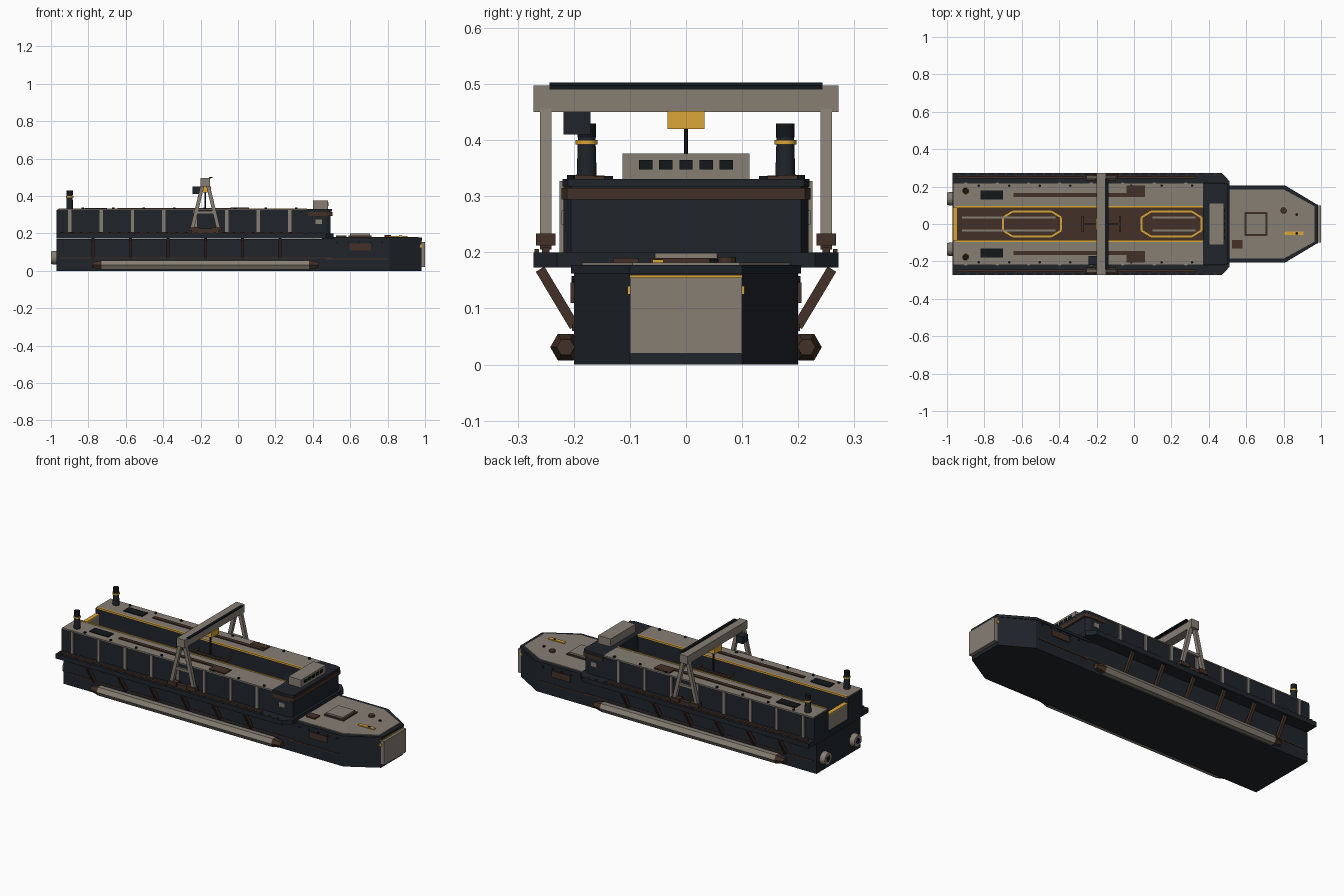
import bpy, bmesh
from math import pi, cos, sin
from mathutils import Vector, Matrix

if "Cube" in bpy.data.objects:
    bpy.data.objects.remove(bpy.data.objects["Cube"])

def mat(name, col):
    m = bpy.data.materials.new(name)
    m.diffuse_color = (*col, 1)
    m.use_nodes = True
    m.node_tree.nodes["Principled BSDF"].inputs["Base Color"].default_value = m.diffuse_color
    return m

NAVY = mat("navy_steel", (0.014, 0.018, 0.024))
BLACK = mat("black_steel", (0.007, 0.009, 0.011))
BEIGE = mat("beige_paint", (0.24, 0.21, 0.175))
BROWN = mat("brown_rust", (0.055, 0.03, 0.02))
YELLOW = mat("yellow_trim", (0.70, 0.38, 0.04))

def finish(name, bm, m):
    bmesh.ops.recalc_face_normals(bm, faces=bm.faces)
    me = bpy.data.meshes.new(name)
    bm.to_mesh(me)
    bm.free()
    me.materials.append(m)
    ob = bpy.data.objects.new(name, me)
    bpy.context.collection.objects.link(ob)
    return ob

def box(name, m, x0, x1, y0, y1, z0, z1, bevel=0):
    bm = bmesh.new()
    bmesh.ops.create_cube(bm, size=1)
    bmesh.ops.scale(bm, vec=(x1 - x0, y1 - y0, z1 - z0), verts=bm.verts)
    bmesh.ops.translate(bm, vec=((x0 + x1) / 2, (y0 + y1) / 2, (z0 + z1) / 2), verts=bm.verts)
    if bevel:
        bmesh.ops.bevel(bm, geom=bm.edges[:], offset=bevel, segments=1, affect='EDGES')
    return finish(name, bm, m)

def pair(name, m, x0, x1, y0, y1, z0, z1, bevel=0):
    box(name + "_port", m, x0, x1, y0, y1, z0, z1, bevel)
    box(name + "_starboard", m, x0, x1, -y1, -y0, z0, z1, bevel)

def prism(name, m, half, z0, z1):
    """Extrude a plan outline given as its +y half, mirrored over y."""
    pts = half + [(x, -y) for x, y in reversed(half)]
    bm = bmesh.new()
    f = bm.faces.new([bm.verts.new((x, y, z0)) for x, y in pts])
    g = bmesh.ops.extrude_face_region(bm, geom=[f])
    bmesh.ops.translate(bm, vec=(0, 0, z1 - z0), verts=[v for v in g['geom'] if isinstance(v, bmesh.types.BMVert)])
    return finish(name, bm, m)

def rod(name, m, a, b, r1, r2=None, n=12, smooth=False):
    a, b = Vector(a), Vector(b)
    d = b - a
    bm = bmesh.new()
    bmesh.ops.create_cone(bm, cap_ends=True, segments=n, radius1=r1, radius2=r1 if r2 is None else r2, depth=d.length)
    rot = d.to_track_quat('Z', 'Y').to_matrix().to_4x4()
    bmesh.ops.transform(bm, matrix=Matrix.Translation((a + b) / 2) @ rot, verts=bm.verts)
    if smooth:
        for f in bm.faces:
            f.smooth = len(f.verts) == 4
    return finish(name, bm, m)

def beam(name, m, a, b, w, h, up=(0, 1, 0)):
    """Rectangular bar from a to b; h is measured along up, w across it."""
    a, b, u = Vector(a), Vector(b), Vector(up)
    d = (b - a).normalized()
    s = d.cross(u).normalized()
    u = s.cross(d)
    bm = bmesh.new()
    bmesh.ops.create_cube(bm, size=1)
    for v in bm.verts:
        c = v.co.copy()
        v.co = (a + b) / 2 + s * c.x * w + u * c.y * h + (b - a) * c.z
    return finish(name, bm, m)

# hull, bow rim and bow deck
prism("hull", NAVY, [(-0.97, 0.2), (0.81, 0.2), (0.98, 0.1)], 0, 0.17)
prism("bow_rim", NAVY, [(0.45, 0.205), (0.81, 0.205), (0.985, 0.1)], 0.162, 0.177)
prism("bow_deck", BEIGE, [(0.45, 0.185), (0.80, 0.185), (0.965, 0.095)], 0.17, 0.182)
box("bow_door", BEIGE, 0.975, 1.0, -0.1, 0.1, 0.02, 0.155)
box("bow_door_trim", YELLOW, 0.975, 0.985, -0.101, 0.101, 0.155, 0.16)
pair("bow_door_hinge", YELLOW, 0.965, 0.985, 0.098, 0.104, 0.125, 0.14)

# bow deck fittings
box("hatch_frame", BROWN, 0.59, 0.715, -0.063, 0.063, 0.18, 0.19)
box("hatch_lid", BEIGE, 0.6, 0.705, -0.055, 0.055, 0.185, 0.199)
rod("capstan", BROWN, (0.8, 0.072, 0.18), (0.8, 0.072, 0.192), 0.017)
box("deck_locker", BROWN, 0.525, 0.58, -0.13, -0.085, 0.18, 0.19)
box("deck_marker", YELLOW, 0.805, 0.905, -0.06, -0.04, 0.18, 0.187)
for i in range(2):
    rod("bow_bollard", BLACK, (0.87, 0.05 - 0.1 * i, 0.18), (0.87, 0.05 - 0.1 * i, 0.188), 0.008, n=8)

# wing deck (sponson) with chamfered forward corners
prism("wing_deck", NAVY, [(-0.97, 0.272), (0.47, 0.272), (0.51, 0.23)], 0.173, 0.2)

# dock side walls, transom gate, well floor
pair("dock_wall", NAVY, -0.97, 0.38, 0.09, 0.217, 0.2, 0.325)
pair("wall_top", BEIGE, -0.965, 0.37, 0.092, 0.22, 0.325, 0.331)
pair("well_edge_trim", YELLOW, -0.96, 0.37, 0.086, 0.096, 0.325, 0.333)
box("well_floor", BROWN, -0.965, 0.38, -0.09, 0.09, 0.195, 0.205)
box("stern_gate", BEIGE, -0.965, -0.945, -0.09, 0.09, 0.2, 0.29)
box("stern_gate_trim", YELLOW, -0.967, -0.943, -0.088, 0.088, 0.29, 0.297)

# cradle outlines and rails on the well floor
for x0, x1 in ((-0.7, -0.39), (0.04, 0.36)):
    c = 0.05
    o = [(x0, -0.035), (x0 + c, -0.066), (x1 - c, -0.066), (x1, -0.035),
         (x1, 0.035), (x1 - c, 0.066), (x0 + c, 0.066), (x0, 0.035)]
    for i in range(8):
        a, b = o[i], o[(i + 1) % 8]
        beam("berth_outline", YELLOW, (*a, 0.208), (*b, 0.208), 0.01, 0.008, (0, 0, 1))
pair("keel_rail_aft", BEIGE, -0.92, -0.42, 0.03, 0.04, 0.205, 0.213)
pair("keel_rail_fore", BEIGE, 0.1, 0.33, 0.03, 0.04, 0.205, 0.213)

# forward block and bridge
prism("forward_block", NAVY, [(0.37, 0.218), (0.47, 0.218), (0.495, 0.205)], 0.2, 0.33)
prism("forward_belt", BROWN, [(0.375, 0.222), (0.475, 0.222), (0.505, 0.212)], 0.294, 0.315)
prism("forward_cap", NAVY, [(0.37, 0.22), (0.475, 0.22), (0.503, 0.21)], 0.317, 0.331)
box("bridge", BEIGE, 0.4, 0.48, -0.113, 0.113, 0.33, 0.376)
for i in range(5):
    y = (i - 2) * 0.036
    box("bridge_window", BLACK, 0.478, 0.483, y - 0.012, y + 0.012, 0.348, 0.365)

# wall-top fittings
pair("vent_grille", BLACK, -0.82, -0.7, 0.13, 0.18, 0.33, 0.336)
pair("wall_track", BROWN, -0.645, 0.04, 0.145, 0.165, 0.33, 0.337)
pair("winch_box", BROWN, -0.04, 0.06, 0.165, 0.207, 0.33, 0.338)
pair("winch_end", BROWN, -0.04, 0.06, 0.145, 0.165, 0.33, 0.336)

for s in (-1, 1):
    # bollards along wall tops and wing deck edge
    for i in range(8):
        x = -0.83 + 0.163 * i
        rod("wall_bollard", BLACK, (x, s * 0.205, 0.33), (x, s * 0.205, 0.338), 0.007, n=8)
    for i in range(28):
        x = -0.94 + 0.051 * i
        box("deck_cleat", BROWN, x - 0.006, x + 0.006, s * 0.266 - 0.004, s * 0.266 + 0.004, 0.2, 0.206)
    # outer wall ribs
    for i in range(9):
        x = -0.9 + 0.168 * i
        if x < 0.42:
            box("wall_rib", BEIGE, x - 0.009, x + 0.009, s * 0.219 - 0.006, s * 0.219 + 0.006, 0.2, 0.327)
    # gantry rail on the wing deck
    box("gantry_rail", BROWN, -0.95, 0.33, s * 0.25 - 0.007, s * 0.25 + 0.007, 0.2, 0.209)
    # sloped sponson struts
    for i in range(6):
        x = -0.775 + 0.2 * i
        beam("sponson_strut", BROWN, (x, s * 0.199, 0.068), (x, s * 0.26, 0.17), 0.018, 0.016, (1, 0, 0))
    # six-sided side float with tapered ends
    y, z, r = s * 0.2145, 0.031, 0.0275
    bm = bmesh.new()
    for xs, m, nm in (([(-0.73, r), (0.38, r)], BEIGE, "side_float"),
                      ([(-0.78, 0.016), (-0.73, r)], BROWN, "float_end_aft"),
                      ([(0.38, r), (0.43, 0.016)], BROWN, "float_end_fore")):
        b2 = bmesh.new()
        rings = [[b2.verts.new((x, y + q * cos(k * pi / 3), z + q * sin(k * pi / 3))) for k in range(6)] for x, q in xs]
        for k in range(6):
            b2.faces.new((rings[0][k], rings[0][(k + 1) % 6], rings[1][(k + 1) % 6], rings[1][k]))
        b2.faces.new(rings[0])
        b2.faces.new(rings[1])
        finish(nm, b2, m)
    bm.free()
    # bow side line, vent and portholes
    box("bow_side_line", BROWN, 0.47, 0.8, s * 0.2 - 0.003, s * 0.2 + 0.003, 0.06, 0.066)
    box("bow_side_vent", BROWN, 0.595, 0.71, s * 0.201 - 0.005, s * 0.201 + 0.005, 0.11, 0.146)
    box("hull_side_line", BROWN, -0.95, 0.5, s * 0.2 - 0.003, s * 0.2 + 0.003, 0.066, 0.072)
    for i in range(5):
        x = 0.53 + 0.06 * i
        rod("porthole", BLACK, (x, s * 0.198, 0.152), (x, s * 0.204, 0.152), 0.006, n=8)
    box("block_vent", BEIGE, 0.415, 0.45, s * 0.219 - 0.003, s * 0.219 + 0.003, 0.25, 0.275)
    # funnels
    y = s * 0.177
    rod("funnel", NAVY, (-0.9, y, 0.33), (-0.9, y, 0.425), 0.018, 0.015, smooth=True)
    rod("funnel_band", YELLOW, (-0.9, y, 0.392), (-0.9, y, 0.4), 0.0195, smooth=True)
    rod("funnel_cap", BLACK, (-0.9, y, 0.405), (-0.9, y, 0.43), 0.0165, smooth=True)
    # stern thrusters
    y = s * 0.135
    rod("thruster", BEIGE, (-0.96, y, 0.07), (-1.0, y, 0.07), 0.038, 0.034, n=12, smooth=True)
    rod("thruster_hub", BLACK, (-0.99, y, 0.07), (-1.001, y, 0.07), 0.017, n=12)
    # gantry legs, feet and cross bars
    gx, y = -0.175, s * 0.25
    for d in (-1, 1):
        beam("gantry_leg", BEIGE, (gx + d * 0.072, y, 0.22), (gx + d * 0.015, y, 0.455), 0.02, 0.02)
        box("gantry_bogie", BROWN, gx + d * 0.06 - 0.028, gx + d * 0.06 + 0.028, y - 0.017, y + 0.017, 0.212, 0.234)
    box("gantry_sill", BROWN, gx - 0.07, gx + 0.07, y - 0.01, y + 0.01, 0.205, 0.226)
    box("gantry_cross_bar", BEIGE, gx - 0.05, gx + 0.05, y - 0.007, y + 0.007, 0.305, 0.319)

# gantry beam, trolley, hoist and cab
box("gantry_beam", BEIGE, -0.2, -0.15, -0.272, 0.272, 0.45, 0.497)
box("gantry_top_rail", BLACK, -0.152, -0.137, -0.243, 0.243, 0.497, 0.503)
box("gantry_rail_web", BLACK, -0.156, -0.148, -0.243, 0.243, 0.49, 0.5)
box("trolley", YELLOW, -0.206, -0.144, -0.033, 0.033, 0.42, 0.452)
box("operator_cab", NAVY, -0.242, -0.198, -0.218, -0.17, 0.41, 0.45)
rod("hoist_cable", BLACK, (gx, 0, 0.3), (gx, 0, 0.42), 0.004, n=6)
box("spreader_bar", BROWN, -0.275, -0.075, -0.005, 0.005, 0.292, 0.302)
for x in (-0.275, -0.075):
    box("spreader_end", BROWN, x - 0.005, x + 0.005, -0.042, 0.042, 0.29, 0.302)
